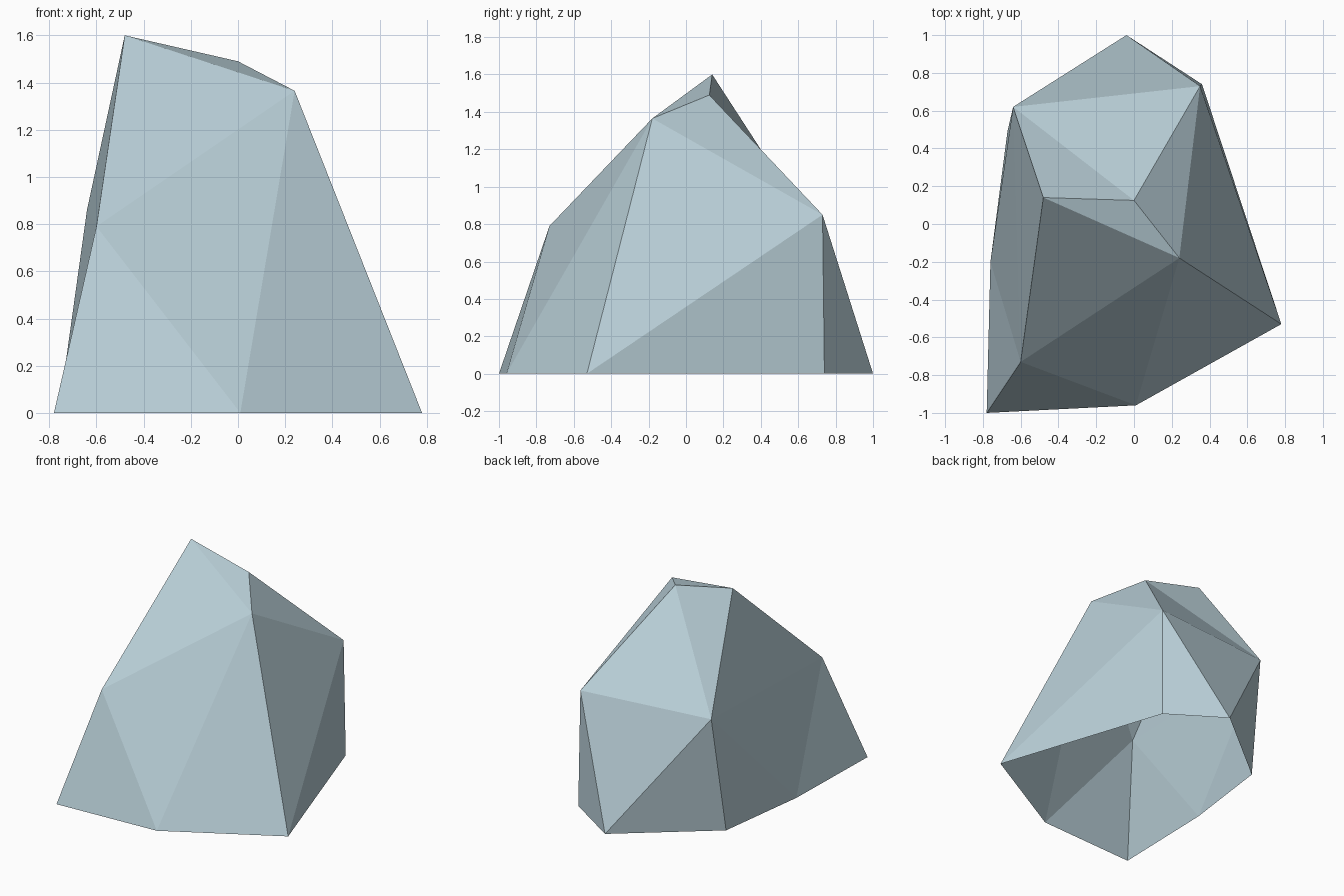
import bpy
import bmesh

if "Cube" in bpy.data.objects:
    bpy.data.objects.remove(bpy.data.objects["Cube"])

# Low-poly boulder: an open-bottomed faceted shell

# Ground outline (x, y), counter-clockwise from the right corner
base = [(0.78, -0.53), (0.36, 0.74), (-0.04, 1.0), (-0.67, 0.49),
        (-0.76, -0.20), (-0.78, -1.0), (0.01, -0.96)]
# Shoulder and summit corners
upper = [(0.35, 0.73, 0.85), (-0.64, 0.62, 0.86), (-0.60, -0.73, 0.79),
         (0.24, -0.18, 1.365), (0.0, 0.125, 1.49), (-0.48, 0.14, 1.6)]

bm = bmesh.new()
b = [bm.verts.new((x, y, 0)) for x, y in base]
right, left, front, brow, crown, peak = [bm.verts.new(p) for p in upper]

# Side facets: each ground edge rises to one shoulder corner
for i, top in enumerate([right, right, left, left, front, front, brow]):
    bm.faces.new((b[i], b[(i + 1) % 7], top))
# Side facets hanging from shoulder edges to a ground corner
for corner, p, q in [(b[0], right, brow), (b[2], left, right),
                     (b[4], front, left), (b[6], brow, front)]:
    bm.faces.new((corner, p, q))
# Top facets
for tri in [(right, left, crown), (left, peak, crown), (left, front, peak),
            (front, brow, peak), (peak, brow, crown), (brow, right, crown)]:
    bm.faces.new(tri)
bmesh.ops.recalc_face_normals(bm, faces=bm.faces)
# The shell is open, so check that the crown points upwards
bm.normal_update()
if sum(f.normal.z for f in bm.faces) < 0:
    bmesh.ops.reverse_faces(bm, faces=bm.faces)

mesh = bpy.data.meshes.new("boulder")
bm.to_mesh(mesh)
bm.free()
boulder = bpy.data.objects.new("boulder", mesh)
bpy.context.collection.objects.link(boulder)

# Single pale blue-grey stone colour
stone = bpy.data.materials.new("pale blue grey stone")
stone.diffuse_color = (0.49, 0.63, 0.69, 1)
stone.use_nodes = True
stone.node_tree.nodes["Principled BSDF"].inputs["Base Color"].default_value = stone.diffuse_color
mesh.materials.append(stone)
